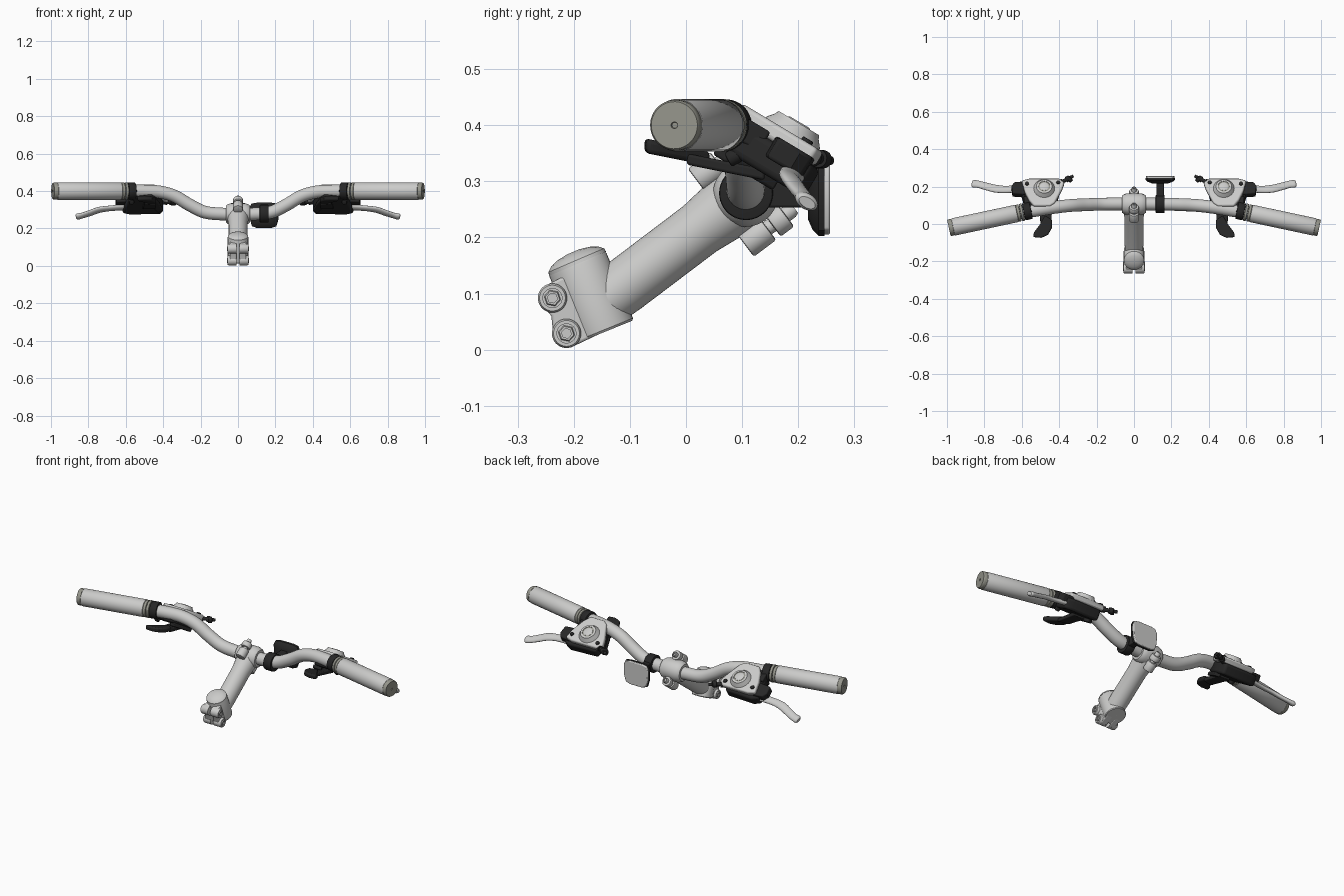
import bpy, bmesh, math
from mathutils import Vector as V

if "Cube" in bpy.data.objects:
    bpy.data.objects.remove(bpy.data.objects["Cube"])


def material(name, rgb):
    m = bpy.data.materials.new(name)
    m.diffuse_color = (*rgb, 1)
    m.use_nodes = True
    m.node_tree.nodes["Principled BSDF"].inputs["Base Color"].default_value = m.diffuse_color
    return m


SILVER = material("silver", (0.6, 0.6, 0.59))
BLACK = material("black", (0.02, 0.02, 0.02))
GREY = material("warm_grey", (0.3, 0.3, 0.26))


def finish(name, bm, mat, mirror=False, bevel=0):
    bmesh.ops.recalc_face_normals(bm, faces=bm.faces)
    me = bpy.data.meshes.new(name)
    bm.to_mesh(me)
    bm.free()
    me.materials.append(mat)
    me.shade_smooth()
    me.set_sharp_from_angle(angle=math.radians(35))
    ob = bpy.data.objects.new(name, me)
    bpy.context.collection.objects.link(ob)
    if bevel:
        b = ob.modifiers.new("bevel", 'BEVEL')
        b.width, b.segments, b.limit_method = bevel, 3, 'ANGLE'
        b.angle_limit = math.radians(40)
    if mirror:
        ob.modifiers.new("mirror", 'MIRROR').use_mirror_merge = False
    return ob


def skin(rings):
    """Join rings of points into a closed tube."""
    bm = bmesh.new()
    rs = [[bm.verts.new(p) for p in r] for r in rings]
    n = len(rs[0])
    for a, b in zip(rs, rs[1:]):
        for i in range(n):
            j = (i + 1) % n
            bm.faces.new((a[i], a[j], b[j], b[i]))
    bm.faces.new(rs[0])
    bm.faces.new(rs[-1])
    return bm


def ring(c, a, b, n):
    return [c + a * math.cos(2 * math.pi * i / n) + b * math.sin(2 * math.pi * i / n) for i in range(n)]


def lathe(name, p0, p1, prof, mat, mirror=False, n=40):
    """Turned part: profile of (distance fraction, radius) from p0 to p1."""
    p0, p1 = V(p0), V(p1)
    t = (p1 - p0).normalized()
    a = t.cross(V((0.13, 0.2, 1)) if abs(t.z) < 0.9 else V((1, 0, 0))).normalized()
    b = t.cross(a)
    return finish(name, skin([ring(p0.lerp(p1, f), a * r, b * r, n) for f, r in prof]), mat, mirror)


def rod(name, p0, p1, r, mat, mirror=False, n=40, e=0.004):
    k = e / (V(p1) - V(p0)).length
    return lathe(name, p0, p1, [(0, r - e), (k * .3, r - e * .3), (k, r), (1 - k, r),
                                (1 - k * .3, r - e * .3), (1, r - e)], mat, mirror, n)


def sweep(name, pts, mat, mirror=False, n=28, steps=8):
    """Smooth tube through (x, y, z, side radius, up radius)."""
    P = [V(p) for p in pts]
    P = [P[0] * 2 - P[1]] + P + [P[-1] * 2 - P[-2]]
    out = []
    for i in range(1, len(P) - 2):
        a, b, c, d = P[i - 1:i + 3]
        for s in range(steps):
            t = s / steps
            out.append((b * 2 + (c - a) * t + (a * 2 - b * 5 + c * 4 - d) * t * t
                        + (b * 3 - a - c * 3 + d) * t ** 3) * 0.5)
    out.append(P[-2])
    rings = []
    for i, p in enumerate(out):
        t = (out[min(i + 1, len(out) - 1)] - out[max(i - 1, 0)]).to_3d().normalized()
        side = V((0, 0.514, 0.857)).cross(t).normalized()
        rings.append(ring(p.to_3d(), side * p[3], t.cross(side) * p[4], n))
    return finish(name, skin(rings), mat, mirror)


def plate(name, outline, place, d0, d1, mat, mirror=False, bevel=0.005):
    return finish(name, skin([[V(place(a, b, d)) for a, b in outline] for d in (d0, d1)]), mat, mirror, bevel)


# Handlebar
half = [(0.08, .107, .277), (0.176, .106, .287), (0.257, .103, .325), (0.337, .099, .372),
        (0.417, .09, .395), (0.5, .077, .4), (0.6, .06, .4), (0.8, .018, .4), (0.96, -.016, .4)]
R = (0.034, 0.034)
sweep("handlebar", [(-x, y, z, *R) for x, y, z in reversed(half)] + [(0, .107, .276, *R)]
      + [(x, y, z, *R) for x, y, z in half], SILVER)


def along(x):
    """Point on the straight grip axis."""
    return (x, 0.058 - (x - 0.62) * 0.213, 0.4)


# Grips, collars and end caps
rod("grip", along(.625), along(.968), .047, SILVER, True)
rod("grip_collar_inner", along(.592), along(.607), .047, GREY, True)
rod("grip_collar_outer", along(.609), along(.625), .046, GREY, True)
lathe("grip_end_cap", along(.968), along(.99),
      [(0, .0455), (.5, .0455), (.8, .045), (1, .042), (1, .006), (.8, .005)], GREY, True)

# Stem tube, bar clamp and split faceplate ears
BAR = V((0, .106, .277))
D, U = V((0, .8, .6)), V((0, -.6, .8))
lathe("stem_tube", (0, -.165, .072), BAR, [(0, .047), (.2, .05), (.7, .05), (.86, .056), (1, .056)], SILVER)
lathe("bar_clamp", BAR - V((.063, 0, 0)), BAR + V((.063, 0, 0)),
      [(0, .036), (0, .046), (.06, .052), (.2, .058), (.8, .058), (.94, .052), (1, .046), (1, .036)], SILVER)
for label, s in (("upper", 1), ("lower", -1)):
    c = BAR + U * s * .072
    rod(label + "_ear_back", c - D * .055, c - D * .005, .026, SILVER)
    rod(label + "_ear_front", c + D * .005, c + D * .035, .026, SILVER)
    lathe(label + "_clamp_bolt", c - D * .02, c + D * .055,
          [(0, .013), (.9, .014), (1, .011), (1, .007), (.9, .006)], SILVER, n=24)

# Steerer clamp with domed cap, split lugs and bolts
lathe("steerer_clamp", (0, -.144, .032), (0, -.194, .155),
      [(0, .044), (0, .052), (.03, .055), (.97, .055), (1, .053)], SILVER)
lathe("steerer_cap", (0, -.193, .153), (0, -.202, .174),
      [(0, .055), (.3, .054), (.6, .046), (.85, .032), (1, .012)], SILVER)
plate("steerer_lug", [(-.245, .117), (-.26, .1), (-.258, .082), (-.24, .06), (-.237, .03), (-.225, .008),
                      (-.205, .004), (-.15, .03), (-.19, .145)],
      lambda y, z, d: (d, y, z), .008, .044, SILVER, True)
for label, y, z in (("upper", -.238, .092), ("lower", -.213, .029)):
    lathe(label + "_lug_boss", (.008, y, z), (.056, y, z),
          [(0, .026), (.9, .026), (1, .023), (1, .017), (.93, .017)], SILVER, True)
    lathe(label + "_lug_bolt", (.04, y, z), (.058, y, z),
          [(0, .015), (.8, .015), (1, .013), (1, .009), (.5, .009)], SILVER, True, 6)

# Reflector on its bracket
rod("reflector_band", (.116, .107, .279), (.164, .107, .279), .048, BLACK)
plate("reflector_arm", [(.12, .253), (.16, .253), (.16, .3), (.12, .3)],
      lambda x, z, d: (x, d, z), .14, .226, BLACK)
shape = [(.075, .212), (.1, .203), (.18, .203), (.205, .212), (.217, .25), (.219, .31),
         (.208, .333), (.18, .338), (.1, .338), (.072, .333), (.061, .31), (.063, .25)]
small = lambda k: [(.14 + (x - .14) * k, .27 + (z - .27) * k) for x, z in shape]
wall = lambda x, z, d: (x, d, z)
finish("reflector_housing", skin([[V((x, d, z)) for x, z in small(k)]
                                  for k, d in ((.55, .217), (.85, .226), (1, .236), (1, .247))]), BLACK)
plate("reflector_lens", small(.97), wall, .24, .257, SILVER, bevel=.004)


# Brake and shift controls, laid out on a plane sloping down and away
def slope(x, y, d):
    return (x, y + d * .514, .385 - .6 * (y - .19) + d * .857)


plate("control_cover", [(.60, .235), (.56, .245), (.40, .245), (.372, .225), (.385, .19), (.425, .115),
                        (.45, .1), (.535, .1), (.56, .13), (.585, .18)], slope, -.03, 0, SILVER, True, .008)
plate("shifter_housing", [(.62, .24), (.58, .255), (.41, .25), (.40, .2), (.43, .12), (.46, .09),
                          (.55, .09), (.585, .13)], slope, -.088, -.03, BLACK, True, .012)
plate("lever_pivot", [(.655, .215), (.64, .235), (.58, .24), (.58, .17), (.65, .175)],
      slope, -.06, -.018, BLACK, True, .006)
lathe("gear_dial", slope(.48, .19, -.005), slope(.48, .19, .022),
      [(0, .058), (.3, .055), (.75, .045), (1, .042), (1, .032), (.8, .031)], SILVER, True)
lathe("dial_ring", slope(.48, .19, .01), slope(.48, .19, .02), [(0, .034), (1, .033)], GREY, True)
lathe("dial_centre", slope(.48, .19, .01), slope(.48, .19, .024), [(0, .025), (.8, .025), (1, .02)], SILVER, True)
for label, x, y in (("outer", .572, .215), ("inner", .405, .222)):
    rod(label + "_cover_screw", slope(x, y, -.01), slope(x, y, .006), .011, BLACK, True, 16, .002)

# Band clamping the control to the bar, with its bolt
rod("control_band", along(.55), along(.59), .046, BLACK, True)
plate("control_bridge", [(.545, .075), (.585, .075), (.59, .16), (.53, .16)],
      slope, -.06, -.018, BLACK, True)
rod("band_bolt", (.568, .075, .338), (.572, .115, .36), .014, BLACK, True, 20)

# Brake lever blade
sweep("brake_lever", [(.52, .205, .32, .02, .012), (.60, .192, .314, .022, .013), (.68, .185, .308, .021, .012),
                      (.74, .189, .3, .023, .012), (.79, .201, .283, .022, .012), (.83, .212, .27, .021, .012),
                      (.856, .215, .264, .022, .014), (.866, .216, .262, .016, .009)], SILVER, True)

# Cable adjuster
lathe("cable_adjuster", (.41, .212, .345), (.324, .257, .337),
      [(0, .016), (.35, .016), (.35, .01), (.55, .01), (.55, .016), (.75, .016), (.8, .009), (1, .008)],
      BLACK, True, 20)
rod("adjuster_nut", (.352, .232, .34), (.337, .246, .339), .017, BLACK, True, 12)

# Thumb shift paddle with its arm
under = lambda x, y, d: (x, y, .348 - .2 * y + d)
plate("thumb_paddle", [(.475, .045), (.437, .02), (.438, -.02), (.46, -.058), (.495, -.074), (.54, -.07),
                       (.535, -.045), (.505, -.005)], under, -.012, .014, BLACK, True, .008)
plate("paddle_arm", [(.44, .02), (.5, .0), (.51, .14), (.44, .14)], under, -.018, .002, BLACK, True)
plate("upper_trigger", [(.44, .1), (.42, .14), (.40, .2), (.43, .21), (.48, .12)],
      slope, -.105, -.085, BLACK, True)
